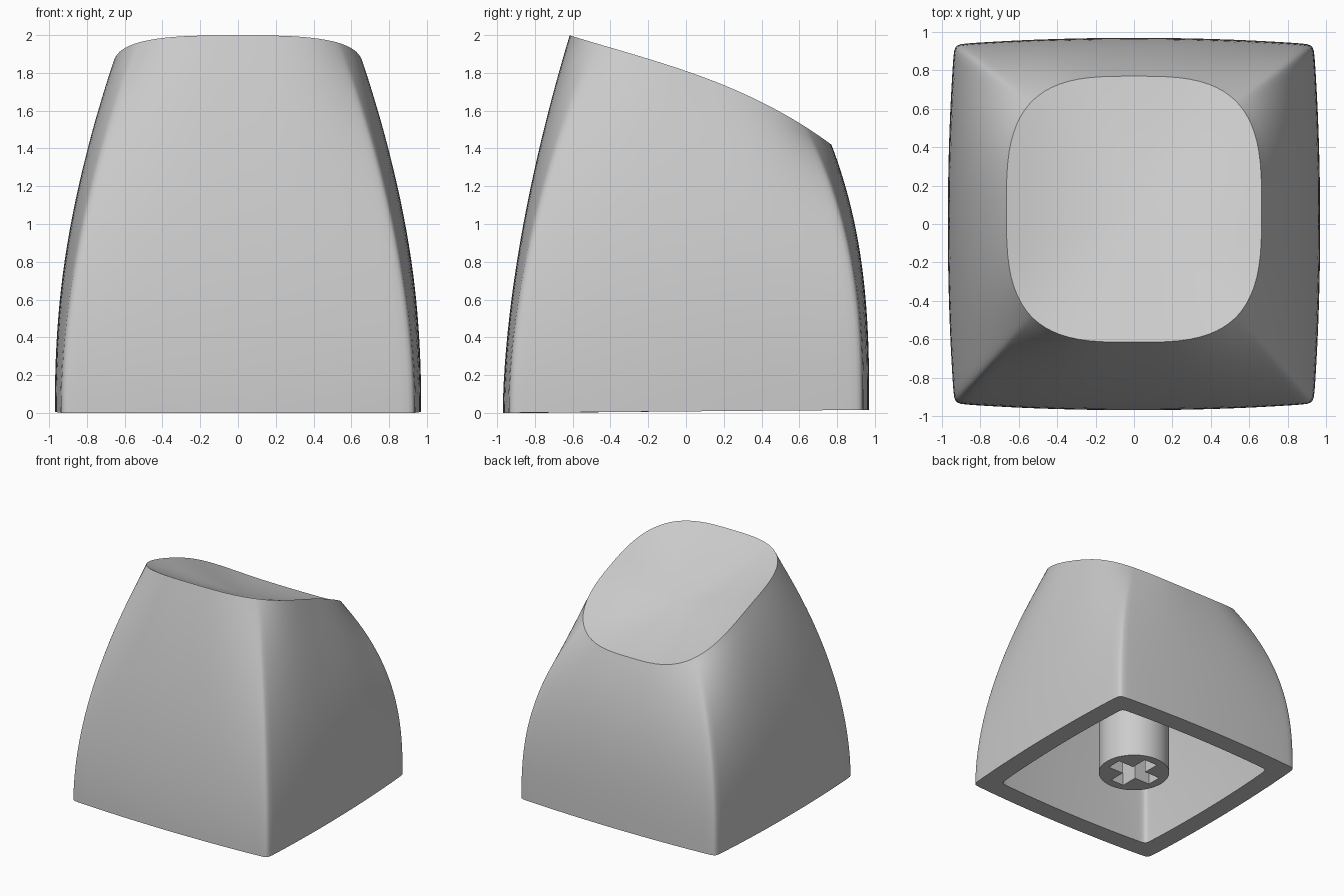
import bpy, bmesh, math
from mathutils import Vector

old = bpy.data.objects.get("Cube")
if old:
    bpy.data.objects.remove(old)

SEGS = 28        # points along each of the four sides
LEVELS = 24      # rings up the wall
DISH_RINGS = 10  # rings across the top

grey = bpy.data.materials.new("grey plastic")
grey.use_nodes = True
colour = (0.6, 0.6, 0.6, 1)
grey.diffuse_color = colour
grey.node_tree.nodes["Principled BSDF"].inputs["Base Color"].default_value = colour


def finish(bm, name):
    bmesh.ops.recalc_face_normals(bm, faces=bm.faces)
    mesh = bpy.data.meshes.new(name)
    bm.to_mesh(mesh)
    bm.free()
    mesh.materials.append(grey)
    obj = bpy.data.objects.new(name, mesh)
    bpy.context.collection.objects.link(obj)
    return obj


# Directions around the body, packed closer together at the corners
angles = [math.pi / 2 * side + math.pi / 4 * math.sin(math.pi / 2 * (2 * i / SEGS - 1))
          for side in range(4) for i in range(SEGS)]


def base_point(a):
    """Bulged square with tight corners, very slightly tilted."""
    c, s = abs(math.cos(a)), abs(math.sin(a))
    t = min(c, s) / max(c, s)
    bulged = 0.97 - 0.034 * t * t
    r = bulged / (c ** 60 + s ** 60) ** (1 / 60)
    y = r * math.sin(a)
    return Vector((r * math.cos(a), y, 0.008 + 0.008 * y / 0.97))


def rim_point(a):
    """Rounded square rim that falls towards the back."""
    c, s = math.cos(a), math.sin(a)
    r = (abs(c) ** 3.2 + abs(s) ** 3.2) ** (-1 / 3.2)
    y = 0.077 + 0.693 * r * s
    return Vector((0.665 * r * c, y, 1.81 - 0.344 * y - 0.128 * y ** 2 - 0.108 * y ** 3))


def wall_point(a, u):
    base, rim = base_point(a), rim_point(a)
    p = base.lerp(rim, u ** (2.2 + 0.5 * math.sin(a)))
    p.z = base.z + (rim.z - base.z) * u
    return p


def dish_point(a, r):
    """Hollow finger dish spanning the rim."""
    rim = rim_point(a)
    p = Vector((0, 0.077, 0)).lerp(rim, r)
    p.z = 1.68 - 0.42 * p.y + r * r * (rim.z - 1.68 + 0.42 * rim.y)
    return p


def inside(p):
    """Shrink an outer point to the inner skin."""
    floor = 0.008 + 0.008 * p.y / 0.97
    return Vector((p.x * 0.826, p.y * 0.826, floor + (p.z - floor) * 0.87))


# Shell: dish, outer wall, bottom lip, inner wall and ceiling as one run of rings
outer = [[dish_point(a, k / DISH_RINGS) for a in angles] for k in range(1, DISH_RINGS)]
outer += [[wall_point(a, 1 - k / LEVELS) for a in angles] for k in range(LEVELS + 1)]
inner = [[inside(p) for p in ring] for ring in reversed(outer)]
bm = bmesh.new()
rings = [[bm.verts.new(p) for p in ring] for ring in outer + inner]
n = len(angles)
for low, high in zip(rings, rings[1:]):
    for i in range(n):
        j = (i + 1) % n
        bm.faces.new((low[i], low[j], high[j], high[i]))
centre = dish_point(0, 0)
for ring, point in ((rings[0], centre), (rings[-1], inside(centre))):
    pole = bm.verts.new(point)
    for i in range(n):
        bm.faces.new((ring[i], ring[(i + 1) % n], pole))
for f in bm.faces:
    f.smooth = True
# Crisp edges at the rim, both edges of the lip and the ceiling
half = len(outer)
for k in (DISH_RINGS - 1, half - 1, half, len(rings) - DISH_RINGS):
    for i in range(n):
        bm.edges.get((rings[k][i], rings[k][(i + 1) % n])).smooth = False
finish(bm, "cap_shell")


def prism(outline, z0, z1, name):
    bm = bmesh.new()
    face = bm.faces.new([bm.verts.new((x, y, z0)) for x, y in outline])
    top = bmesh.ops.extrude_face_region(bm, geom=[face], use_keep_orig=True)["geom"]
    bmesh.ops.translate(bm, vec=(0, 0, z1 - z0),
                        verts=[v for v in top if isinstance(v, bmesh.types.BMVert)])
    return finish(bm, name)


# Mounting stem with a cross-shaped socket
circle = [(0.29 * math.cos(math.tau * i / 48), 0.29 * math.sin(math.tau * i / 48))
          for i in range(48)]
stem = prism(circle, 0.045, 1.5, "mounting_stem")

ARM, SLOT = 0.215, 0.065
cross = []
for q in range(4):
    c, s = round(math.cos(q * math.pi / 2)), round(math.sin(q * math.pi / 2))
    for x, y in ((ARM, -SLOT), (ARM, SLOT), (SLOT, SLOT)):
        cross.append((c * x - s * y, s * x + c * y))
cutter = prism(cross, -0.1, 0.5, "socket_cutter")
cutter.hide_render = True

socket = stem.modifiers.new("socket", 'BOOLEAN')
socket.operation = 'DIFFERENCE'
socket.solver = 'EXACT'
socket.object = cutter
bpy.context.view_layer.objects.active = stem
stem.select_set(True)
bpy.ops.object.modifier_apply(modifier=socket.name)
bpy.data.objects.remove(cutter)
bpy.ops.object.shade_smooth_by_angle(angle=math.radians(30))
